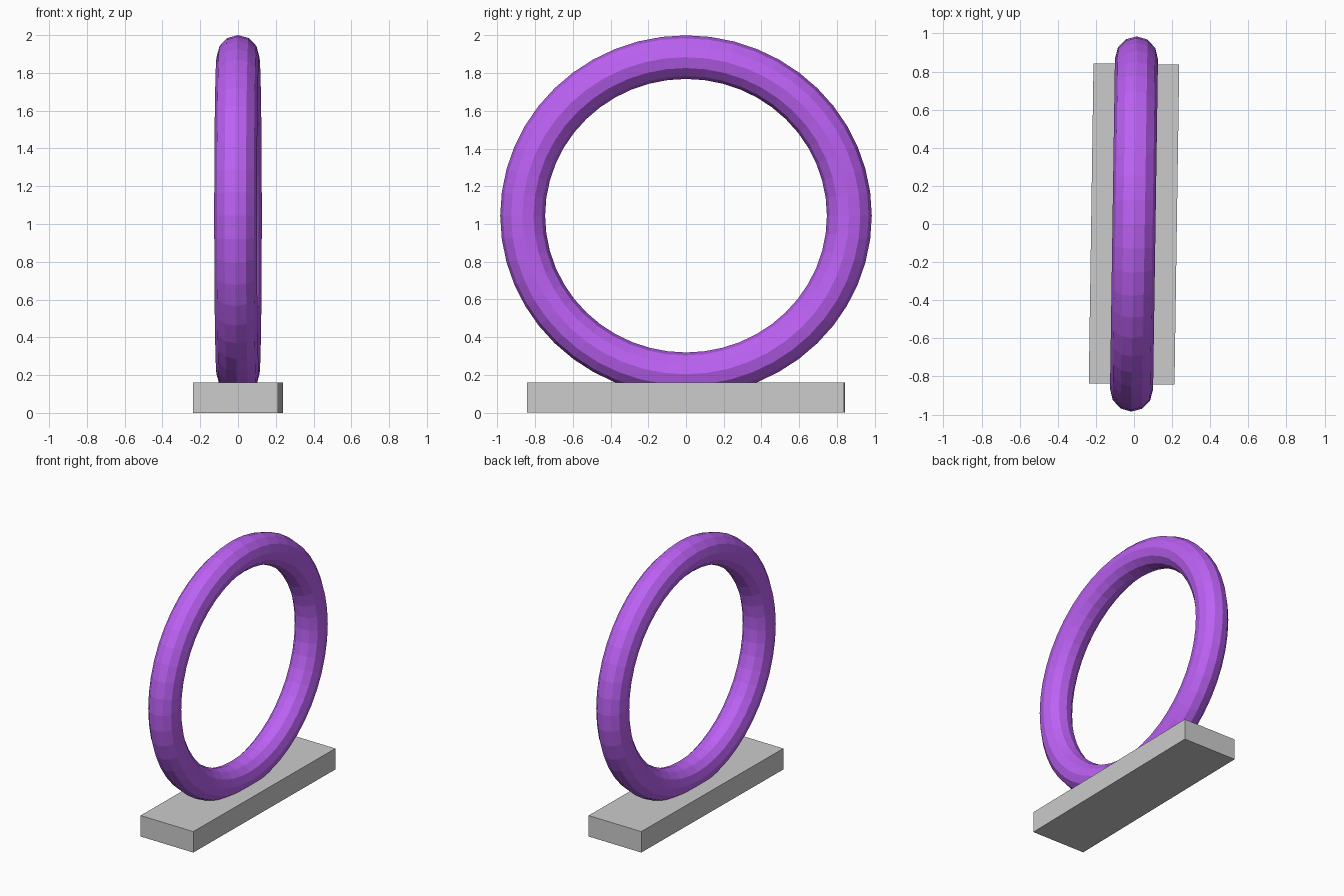
import bpy
from math import radians

if "Cube" in bpy.data.objects:
    bpy.data.objects.remove(bpy.data.objects["Cube"])

TURN = radians(-0.85)  # whole model is turned very slightly about z


def colour(obj, name, rgba):
    mat = bpy.data.materials.new(name)
    mat.diffuse_color = rgba
    mat.use_nodes = True
    mat.node_tree.nodes["Principled BSDF"].inputs["Base Color"].default_value = mat.diffuse_color
    obj.data.materials.append(mat)


# Base slab
bpy.ops.mesh.primitive_cube_add(size=1, location=(0, 0, 0.08), rotation=(0, 0, TURN))
base = bpy.context.object
base.name = "base_slab"
base.scale = (0.45, 1.68, 0.16)

# Upright faceted ring, sunk a little into the base
bpy.ops.mesh.primitive_torus_add(major_segments=48, minor_segments=12,
                                 major_radius=0.866, minor_radius=0.119,
                                 location=(0, 0, 1.044),
                                 rotation=(0, radians(90), TURN))
ring = bpy.context.object
ring.name = "ring"
ring.scale = (0.9706, 1, 0.95)  # local x is world z, local z is thickness
colour(ring, "purple", (0.50, 0.12, 0.90, 1))
